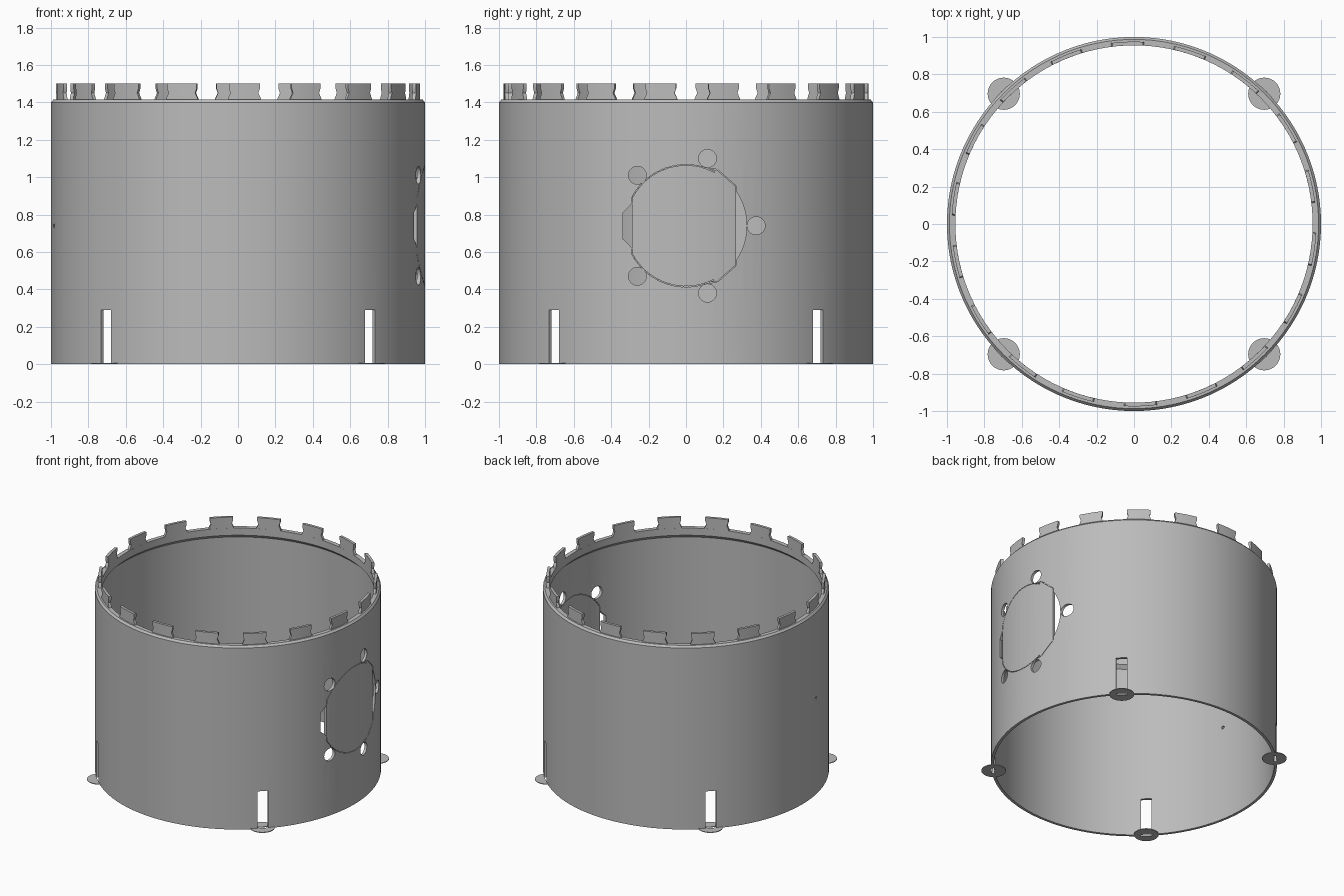
import bpy, bmesh
from math import sin, cos, radians, pi
from mathutils import Vector, Matrix

if "Cube" in bpy.data.objects:
    bpy.data.objects.remove(bpy.data.objects["Cube"])

grey = bpy.data.materials.new("plain grey")
grey.use_nodes = True
grey.diffuse_color = (0.5, 0.5, 0.5, 1)
grey.node_tree.nodes["Principled BSDF"].inputs["Base Color"].default_value = (0.5, 0.5, 0.5, 1)


def make_object(name, bm):
    bmesh.ops.recalc_face_normals(bm, faces=bm.faces)
    mesh = bpy.data.meshes.new(name)
    bm.to_mesh(mesh)
    bm.free()
    mesh.materials.append(grey)
    obj = bpy.data.objects.new(name, mesh)
    bpy.context.collection.objects.link(obj)
    return obj


def finish(obj):
    bpy.ops.object.select_all(action='DESELECT')
    obj.select_set(True)
    bpy.context.view_layer.objects.active = obj
    for mod in list(obj.modifiers):
        bpy.ops.object.modifier_apply(modifier=mod.name)
    bpy.ops.object.shade_smooth_by_angle(angle=radians(30))


def cut(obj, cutter):
    mod = obj.modifiers.new("cut", 'BOOLEAN')
    mod.object = cutter
    mod.solver = 'EXACT'
    mod.use_self = True
    cutter.hide_render = True
    cutter.hide_set(True)


def prism(bm, outline, x0, x1):
    """Extrude a (y, z) outline along x."""
    face = bm.faces.new([bm.verts.new((x0, y, z)) for y, z in outline])
    out = bmesh.ops.extrude_face_region(bm, geom=[face])
    verts = [v for v in out["geom"] if isinstance(v, bmesh.types.BMVert)]
    bmesh.ops.translate(bm, verts=verts, vec=(x1 - x0, 0, 0))


def arc(radius, a0, a1, steps, cy=0, cz=0.74):
    return [(cy + radius * cos(radians(a0 + (a1 - a0) * i / steps)),
             cz + radius * sin(radians(a0 + (a1 - a0) * i / steps))) for i in range(steps + 1)]


def line_cut(bm, p, q, width=0.004):
    p, q = Vector(p), Vector(q)
    n = (q - p).orthogonal().normalized() * width / 2
    prism(bm, [p + n, q + n, q - n, p - n], 0.8, 1.1)


# Round wall with a chamfered rim and an inner collar
bm = bmesh.new()
profile = [(1, 0), (1, 1.4), (0.987, 1.415), (0.955, 1.415), (0.955, 1.36), (0.98, 1.335), (0.98, 0)]
verts = [bm.verts.new((r, 0, z)) for r, z in profile]
edges = [bm.edges.new((verts[i - 1], verts[i])) for i in range(len(verts))]
bmesh.ops.spin(bm, geom=verts + edges, cent=(0, 0, 0), axis=(0, 0, 1), angle=2 * pi,
               steps=120, use_merge=True)
bmesh.ops.remove_doubles(bm, verts=bm.verts, dist=0.0001)
wall = make_object("wall", bm)

# Side openings: screw holes, two latch openings and the access panel seam
bm = bmesh.new()
for y, z in [(0.375, 0.74), (0.115, 1.1), (0.115, 0.38), (-0.26, 1.01), (-0.26, 0.47)]:
    prism(bm, arc(0.048, 0, 345, 23, y, z), 0.8, 1.1)
prism(bm, arc(0.325, -35, 35, 16), 0.8, 1.1)
prism(bm, [(-0.289, 0.62), (-0.31, 0.645), (-0.338, 0.67), (-0.338, 0.81),
           (-0.31, 0.835), (-0.289, 0.86)], 0.8, 1.1)
for i in range(18):
    for start in (62, 208):
        a = start + i * 5
        prism(bm, arc(0.327, a, a + 4.2, 3) + arc(0.323, a + 4.2, a, 3), 0.8, 1.1)
for s in (-1, 1):
    line_cut(bm, (0.268, 0.74 + s * 0.18), (0.268, 0.74 + s * 0.21))
    line_cut(bm, (0.264, 0.74 + s * 0.214), (0.17, 0.74 + s * 0.297))
    line_cut(bm, (0.162, 0.74 + s * 0.3), (0.115, 0.74 + s * 0.306))
    line_cut(bm, (-0.287, 0.74 + s * 0.125), (-0.287, 0.74 + s * 0.155))
# Small pin hole on the far side
prism(bm, arc(0.012, 0, 330, 11, -0.18), -1.1, -0.9)
cut(wall, make_object("side_opening_cutter", bm))

# Four slots at the foot of the wall
bm = bmesh.new()
for k in range(4):
    turn = Matrix.Rotation(radians(45 + 90 * k), 4, 'Z')
    bmesh.ops.create_cube(bm, size=1, matrix=turn @ Matrix.Translation((0.99, 0, 0.12))
                          @ Matrix.Diagonal((0.12, 0.076, 0.34, 1)))
slot_cutter = make_object("foot_slot_cutter", bm)
cut(wall, slot_cutter)
finish(wall)

# Thin round foot pads, slit beneath the wall slots
bm = bmesh.new()
slits = bmesh.new()
for k in range(4):
    turn = Matrix.Rotation(radians(45 + 90 * k), 4, 'Z')
    bmesh.ops.create_cone(bm, cap_ends=True, segments=40, radius1=0.086, radius2=0.086, depth=0.005,
                          matrix=turn @ Matrix.Translation((0.985, 0, 0.0025)))
    bmesh.ops.create_cube(slits, size=1, matrix=turn @ Matrix.Translation((0.99, 0, 0))
                          @ Matrix.Diagonal((0.02, 0.076, 0.1, 1)))
pads = make_object("foot_pads", bm)
cut(pads, make_object("pad_slit_cutter", slits))
finish(pads)

# Ring of eighteen waisted locking teeth
bm = bmesh.new()
rows = [(1.40, 5.3), (1.42, 5.2), (1.45, 4.4), (1.475, 4.9), (1.5, 4.9)]
columns = 6
for k in range(18):
    centre = -88 + 20 * k
    grid = []
    for z, half in rows:
        angles = [radians(centre + half * (2 * i / columns - 1)) for i in range(columns + 1)]
        grid.append([bm.verts.new((0.975 * cos(a), 0.975 * sin(a), z)) for a in angles])
    for low, high in zip(grid, grid[1:]):
        for i in range(columns):
            bm.faces.new((low[i], low[i + 1], high[i + 1], high[i]))
teeth = make_object("locking_teeth", bm)
solid = teeth.modifiers.new("thickness", 'SOLIDIFY')
solid.thickness = 0.02
solid.offset = -1
finish(teeth)
